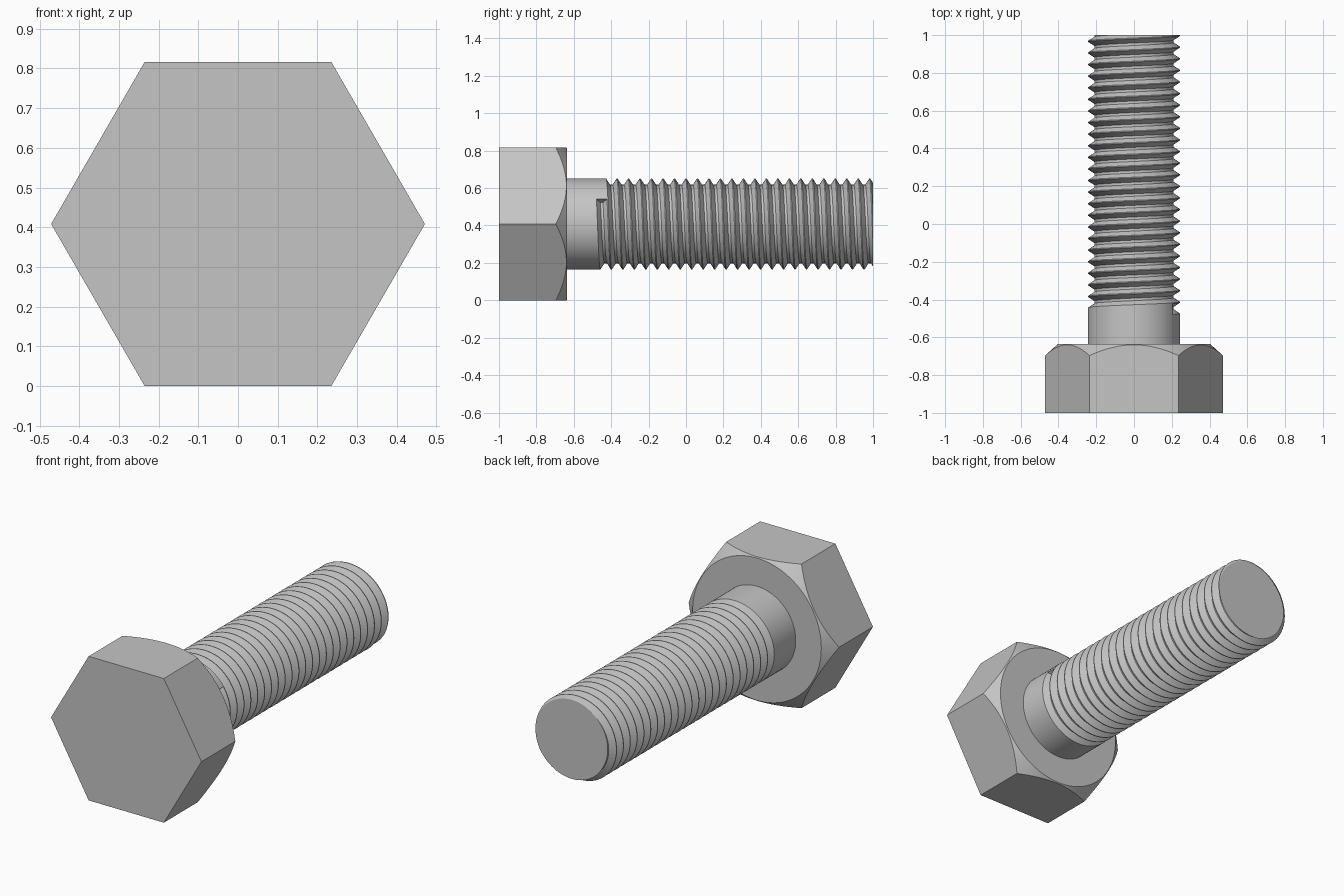
import bpy, bmesh, math
from mathutils import Vector

cube = bpy.data.objects.get("Cube")
if cube:
    bpy.data.objects.remove(cube, do_unlink=True)

AXIS_Z = 0.408          # height of the bolt axis, also half the width across flats
FRONT, SEAT, TIP = -1.0, -0.635, 1.0

steel = bpy.data.materials.new("grey_steel")
steel.use_nodes = True
grey = (0.56, 0.56, 0.56, 1.0)
steel.diffuse_color = grey
steel.node_tree.nodes["Principled BSDF"].inputs["Base Color"].default_value = grey


def polar(radius, angle, y):
    """Point around the bolt axis; growing angles advance a right-hand thread."""
    return Vector((radius * math.cos(angle), y, AXIS_Z - radius * math.sin(angle)))


def finish(name, bm):
    bmesh.ops.recalc_face_normals(bm, faces=bm.faces)
    mesh = bpy.data.meshes.new(name)
    bm.to_mesh(mesh)
    bm.free()
    mesh.materials.append(steel)
    obj = bpy.data.objects.new(name, mesh)
    bpy.context.collection.objects.link(obj)
    bpy.ops.object.select_all(action='DESELECT')
    obj.select_set(True)
    bpy.context.view_layer.objects.active = obj
    bpy.ops.object.shade_smooth_by_angle(angle=math.radians(25))


def build_head():
    """Hexagonal head with a conical chamfer on the shank side."""
    bm = bmesh.new()
    per_side, seat_radius, slope = 16, 0.403, 0.9
    count = per_side * 6
    arc, ring, corners = [], [], []
    for i in range(count):
        angle = math.tau * i / count
        local = angle % (math.pi / 3) if i % per_side else 0
        radius = AXIS_Z / math.cos(local - math.pi / 6)
        arc.append(bm.verts.new(polar(radius, angle, SEAT - slope * (radius - seat_radius))))
        ring.append(bm.verts.new(polar(seat_radius, angle, SEAT)))
        if i % per_side == 0:
            corners.append(bm.verts.new(polar(radius, angle, FRONT)))
    for i in range(count):
        j = (i + 1) % count
        bm.faces.new((arc[i], arc[j], ring[j], ring[i]))
    for s in range(6):
        edge = [arc[(s * per_side + k) % count] for k in range(per_side + 1)]
        bm.faces.new([corners[s]] + edge + [corners[(s + 1) % 6]])
    bm.faces.new(corners)
    bm.faces.new(ring)
    finish("hex_head", bm)


def build_shank():
    """Plain neck running into a helical thread cut off flat at the tip."""
    bm = bmesh.new()
    steps, pitch = 72, 0.0614
    crest, root = 0.243, 0.21
    start_angle, start_y = math.radians(-33), -0.479
    profile = [(0, crest), (0.35, root), (0.57, root), (0.92, crest)]
    turns = math.ceil((TIP - start_y) / pitch) + 1
    rows = []
    for i in range((turns + 1) * steps + 1):
        angle = start_angle + math.tau * i / steps
        y = start_y + pitch * i / steps
        rows.append([bm.verts.new(polar(r, angle, y + t * pitch)) for t, r in profile])

    # Thread flanks, each turn sharing its edge with the next
    for i in range(turns * steps):
        a = rows[i] + [rows[i + steps][0]]
        b = rows[i + 1] + [rows[i + 1 + steps][0]]
        for k in range(len(profile)):
            bm.faces.new((a[k], b[k], b[k + 1], a[k + 1]))

    # Blunt end of the first groove
    bm.faces.new(rows[0] + [rows[steps][0]])

    # Plain neck
    neck = [bm.verts.new(polar(crest, start_angle + math.tau * i / steps, SEAT))
            for i in range(steps)]
    for i in range(steps):
        bm.faces.new((neck[i], neck[(i + 1) % steps], rows[i + 1][0], rows[i][0]))

    # Flat tip
    cut = bmesh.ops.bisect_plane(bm, geom=bm.verts[:] + bm.edges[:] + bm.faces[:],
                                 plane_co=(0, TIP, 0), plane_no=(0, 1, 0), clear_outer=True)
    rim = [e for e in cut["geom_cut"] if isinstance(e, bmesh.types.BMEdge)]
    bmesh.ops.edgeloop_fill(bm, edges=rim)
    loose = [v for v in bm.verts if not v.link_faces]
    bmesh.ops.delete(bm, geom=loose, context='VERTS')
    finish("threaded_shank", bm)


build_head()
build_shank()
